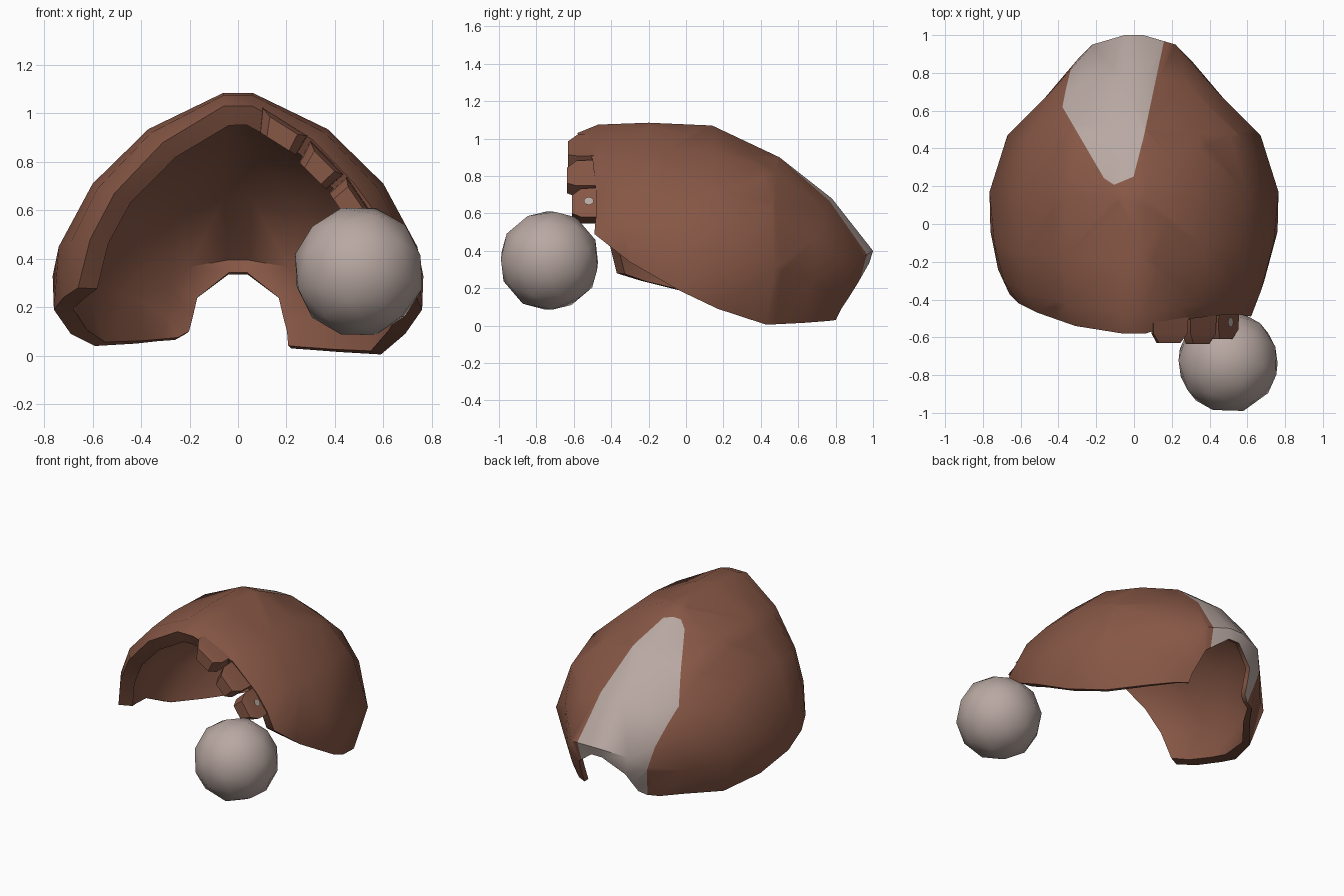
import bpy, bmesh, math
from mathutils import Vector

if "Cube" in bpy.data.objects:
    bpy.data.objects.remove(bpy.data.objects["Cube"])


def material(name, rgb):
    m = bpy.data.materials.new(name)
    m.diffuse_color = (*rgb, 1)
    m.use_nodes = True
    m.node_tree.nodes["Principled BSDF"].inputs["Base Color"].default_value = m.diffuse_color
    return m


BROWN = material("warm brown", (0.24, 0.095, 0.06))
PALE = material("pale grey", (0.48, 0.39, 0.36))


def finish(bm, name, mats, angle=40):
    me = bpy.data.meshes.new(name)
    bm.to_mesh(me)
    bm.free()
    ob = bpy.data.objects.new(name, me)
    bpy.context.collection.objects.link(ob)
    for m in mats:
        me.materials.append(m)
    bpy.ops.object.select_all(action='DESELECT')
    ob.select_set(True)
    bpy.context.view_layer.objects.active = ob
    bpy.ops.object.shade_smooth_by_angle(angle=math.radians(angle))
    return ob


# Half shell: stations from front to back, each from crown to lower rim
HALF = [
    [(.06, -.58, 1.03), (.31, -.54, .88), (.51, -.47, .67), (.61, -.42, .48), (.66, -.37, .28)],
    [(.06, -.47, 1.075), (.36, -.42, .92), (.58, -.36, .69), (.69, -.30, .47), (.72, -.24, .24)],
    [(.06, -.20, 1.085), (.37, -.18, .935), (.60, -.15, .71), (.74, -.10, .45), (.76, -.04, .19)],
    [(.06, .14, 1.07), (.36, .15, .93), (.60, .16, .71), (.765, .17, .33), (.69, .17, .09)],
    [(.06, .50, .90), (.34, .48, .82), (.56, .46, .62), (.67, .47, .30), (.59, .43, .005)],
    [(.06, .78, .68), (.28, .74, .62), (.44, .70, .47), (.47, .67, .24), (.42, .63, .015)],
    [(.05, 1.0, .40), (.22, .95, .37), (.30, .87, .28), (.31, .81, .15), (.29, .76, .025)],
    [(.04, .98, .335), (.18, .92, .23), (.20, .87, .15), (.215, .83, .09), (.22, .80, .03)],
]
# The right front is cut higher, behind the locks
RIGHT = {(0, 1): (.31, -.50, .89), (0, 2): (.48, -.48, .71), (0, 3): (.56, -.48, .60),
         (0, 4): (.62, -.49, .49), (1, 3): (.67, -.36, .51), (1, 4): (.69, -.30, .34)}
THICK = [.09, .09, .08, .07, .05, .04, .03, .03]


def point(j, c):
    """Column c runs 0..9 from the left rim to the right rim."""
    if c < 5:
        i = 4 - c
        x, y, z = HALF[j][i]
        return (-x - (.04 if j > 5 and i == 4 else 0), y, z + (.035 if j > 3 and i == 4 else 0))
    return RIGHT.get((j, c - 5), HALF[j][c - 5])


# Hair shell
bm = bmesh.new()
n = len(HALF)
outer = [[bm.verts.new(point(j, c)) for c in range(10)] for j in range(n)]
for j in range(n - 1):
    for c in range(9):
        f = bm.faces.new((outer[j][c], outer[j][c + 1], outer[j + 1][c + 1], outer[j + 1][c]))
        f.material_index = 1
bm.normal_update()
inner = [[bm.verts.new(v.co - v.normal * THICK[j]) for v in outer[j]] for j in range(n)]
for row in inner:
    for v in row:
        v.co.z = max(v.co.z, .005)
for j in range(n - 1):
    for c in range(9):
        bm.faces.new((inner[j + 1][c], inner[j + 1][c + 1], inner[j][c + 1], inner[j][c]))
    for c in (0, 9):
        bm.faces.new((outer[j][c], outer[j + 1][c], inner[j + 1][c], inner[j][c]))
for j in (0, n - 1):
    for c in range(9):
        bm.faces.new((outer[j][c], outer[j][c + 1], inner[j][c + 1], inner[j][c]))
bmesh.ops.recalc_face_normals(bm, faces=bm.faces[:])
bmesh.ops.triangulate(bm, faces=bm.faces[:])

# Pale patch on the back of the shell, cut out by planes (point, direction kept)
CUTS = [((-.25, 0, 0), (1, 0, .2)),
        ((-.35, .57, 0), (.36, .21, 0)),
        ((-.20, .27, 0), (.06, .09, 0)),
        ((-.10, .21, 0), (-.05, .12, 0)),
        ((0, .26, 0), (-.35, .09, 0)),
        ((.085, .62, 0), (-.33, .07, 0))]
for co, no in CUTS:
    co, no = Vector(co), Vector(no).normalized()
    faces = [f for f in bm.faces if f.material_index == 1]
    geom = faces + list({e for f in faces for e in f.edges}) + list({v for f in faces for v in f.verts})
    bmesh.ops.bisect_plane(bm, geom=geom, dist=1e-5, plane_co=co, plane_no=no)
    for f in bm.faces:
        if f.material_index == 1 and (f.calc_center_median() - co).dot(no) < 0:
            f.material_index = 0
finish(bm, "hair_shell", (BROWN, PALE), 48)


# Fringe locks on the right front
def lock(name, a, b, tip_y):
    a, b = Vector((a[0], 0, a[1])), Vector((b[0], 0, b[1]))
    mid = (a + b) / 2
    inward = (Vector((0, 0, .35)) - mid).normalized() * .1
    bm = bmesh.new()
    rings = []
    for y, s, lift in ((-.42, 1.0, 0), (tip_y + .05, .95, .01), (tip_y, .6, .035)):
        pts = [mid + (a - mid) * s + inward * (lift * 6), mid + (b - mid) * s + inward * (lift * 6),
               mid + (b - mid) * s * .8 + inward, mid + (a - mid) * s * .8 + inward]
        rings.append([bm.verts.new((p.x, y, p.z)) for p in pts])
    for r, q in zip(rings, rings[1:]):
        for k in range(4):
            bm.faces.new((r[k], r[(k + 1) % 4], q[(k + 1) % 4], q[k]))
    bm.faces.new(rings[0])
    bm.faces.new(rings[-1])
    bmesh.ops.recalc_face_normals(bm, faces=bm.faces[:])
    finish(bm, name, (BROWN,), 30)


lock("fringe_lock_upper", (.10, 1.03), (.29, .91), -.63)
lock("fringe_lock_middle", (.30, .89), (.44, .75), -.635)
lock("fringe_lock_lower", (.45, .74), (.56, .58), -.61)

# Small pale spot on the lower lock
bm = bmesh.new()
bmesh.ops.create_circle(bm, cap_ends=True, segments=10, radius=.026)
spot = finish(bm, "lock_spot", (PALE,))
spot.rotation_euler = Vector((.82, 0, .57)).to_track_quat('Z', 'Y').to_euler()
spot.location = (.512, -.52, .667)

# Pompom ball
bm = bmesh.new()
bmesh.ops.create_icosphere(bm, subdivisions=2, radius=.272)
ball = finish(bm, "pompom", (PALE,), 60)
ball.location = (.498, -.73, .348)
ball.rotation_euler = (math.radians(58), 0, math.radians(8))
